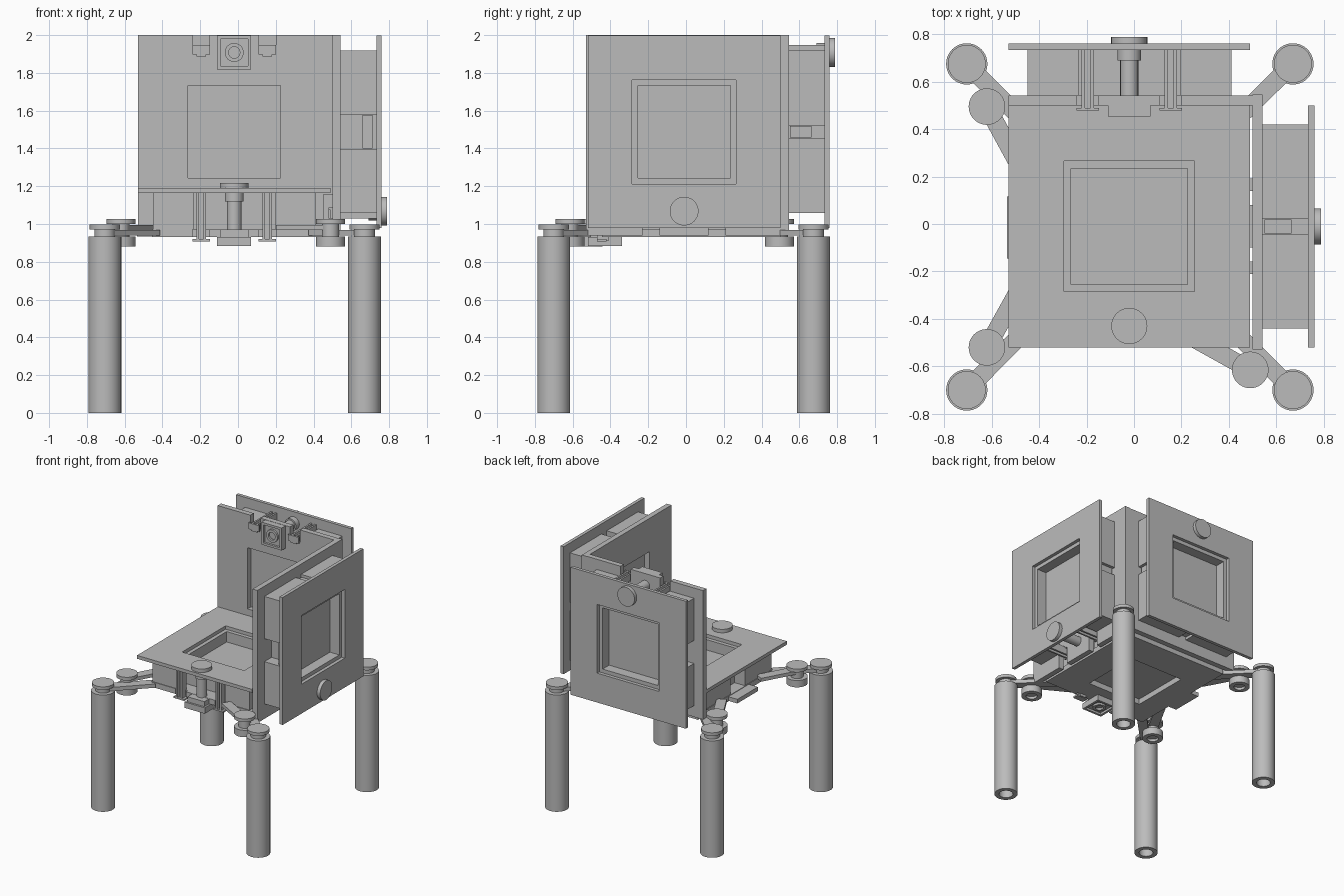
import bpy, bmesh, math
from mathutils import Matrix, Vector

cube = bpy.data.objects.get("Cube")
if cube:
    bpy.data.objects.remove(cube)

grey = bpy.data.materials.new("plain_grey")
grey.use_nodes = True
grey.diffuse_color = (0.5, 0.5, 0.5, 1)
grey.node_tree.nodes["Principled BSDF"].inputs["Base Color"].default_value = (0.5, 0.5, 0.5, 1)


def finish(name, bm, frame=Matrix()):
    bmesh.ops.recalc_face_normals(bm, faces=bm.faces)
    bm.transform(frame)
    mesh = bpy.data.meshes.new(name)
    bm.to_mesh(mesh)
    bm.free()
    mesh.materials.append(grey)
    ob = bpy.data.objects.new(name, mesh)
    bpy.context.collection.objects.link(ob)
    return ob


def box(name, u, v, w, frame=Matrix()):
    bm = bmesh.new()
    bmesh.ops.create_cube(bm, size=1)
    for p in bm.verts:
        p.co = [r[0] if c < 0 else r[1] for r, c in zip((u, v, w), p.co)]
    return finish(name, bm, frame)


def window_plate(name, u, v, w, hole, frame):
    """Flat plate with a square opening centred on the local origin."""
    bm = bmesh.new()
    signs = [(0, 0), (1, 0), (1, 1), (0, 1)]
    outer = [bm.verts.new((u[i], v[j], w[0])) for i, j in signs]
    inner = [bm.verts.new(((2 * i - 1) * hole, (2 * j - 1) * hole, w[0])) for i, j in signs]
    for k in range(4):
        n = (k + 1) % 4
        bm.faces.new((outer[k], outer[n], inner[n], inner[k]))
    top = bmesh.ops.extrude_face_region(bm, geom=bm.faces[:], use_keep_orig=True)
    moved = [g for g in top["geom"] if isinstance(g, bmesh.types.BMVert)]
    bmesh.ops.translate(bm, verts=moved, vec=(0, 0, w[1] - w[0]))
    return finish(name, bm, frame)


def lathe(name, profile, centre, frame=Matrix()):
    bm = bmesh.new()
    verts = [bm.verts.new((r, 0, z)) for r, z in profile]
    edges = [bm.edges.new(pair) for pair in zip(verts, verts[1:])]
    bmesh.ops.spin(bm, geom=verts + edges, axis=(0, 0, 1), cent=(0, 0, 0),
                   steps=40, angle=2 * math.pi)
    bmesh.ops.remove_doubles(bm, verts=bm.verts, dist=0.0001)
    return finish(name, bm, frame @ Matrix.Translation((*centre, 0)))


def cut(ob, cutters):
    for c in cutters:
        mod = ob.modifiers.new("notch", "BOOLEAN")
        mod.object, mod.operation, mod.solver = c, "DIFFERENCE", "EXACT"
    bpy.context.view_layer.update()
    mesh = bpy.data.meshes.new_from_object(ob.evaluated_get(bpy.context.evaluated_depsgraph_get()))
    ob.modifiers.clear()
    ob.data = mesh
    for c in cutters:
        bpy.data.objects.remove(c)


def axes(u, v, w, origin):
    m = Matrix((u, v, w)).transposed().to_4x4()
    m.translation = Vector(origin)
    return m


def module(tag, f, inner_u, inner_v):
    """Window unit: inner plate, spacer, outer plate, knob and latch."""
    half = (-0.51, 0.51)
    inner = window_plate(tag + "_inner_plate", inner_u, inner_v, (0, 0.042), 0.245, f)
    cut(inner, [box("cutter", (s - 0.045, s + 0.045), (-0.6, -0.41), (-0.1, 0.1), f)
                for s in (-0.19 + 0.015, 0.175)])
    spacer = window_plate(tag + "_spacer", (-0.43, 0.43), (-0.43, 0.43), (0.042, 0.233), 0.245, f)
    tall = (0, 0.3)
    cut(spacer, [box("cutter", (-0.215, 0.215), (-0.5, -0.32), tall, f),
                 box("cutter", (-0.5, -0.34), (-0.092, 0.092), tall, f),
                 box("cutter", (0.34, 0.5), (-0.033, 0.033), tall, f),
                 box("cutter", (-0.033, 0.033), (0.34, 0.5), tall, f)])
    window_plate(tag + "_outer_plate", half, half, (0.233, 0.26), 0.275, f)
    box(tag + "_window_panel", (-0.25, 0.25), (-0.25, 0.25), (0.045, 0.15), f)
    # Connector bars in the side notches
    box(tag + "_wide_bar", (-0.42, -0.33), (-0.088, 0.088), (0.16, 0.213), f)
    box(tag + "_side_tongue", (0.33, 0.41), (-0.03, 0.03), (0.05, 0.165), f)
    box(tag + "_end_tongue", (-0.03, 0.03), (0.33, 0.41), (0.05, 0.165), f)
    # Knob on its shaft
    lathe(tag + "_knob", [(0, 0), (0.038, 0), (0.038, 0.19), (0.05, 0.19), (0.05, 0.24),
                          (0.076, 0.24), (0.076, 0.288), (0, 0.288)], (0, -0.42), f)
    # Square latch with a raised ring
    window_plate(tag + "_latch_rim", (-0.09, 0.09), (-0.09, 0.09), (-0.047, 0.0), 0.072,
                 f @ Matrix.Translation((0, -0.42, 0)))
    box(tag + "_latch_base", (-0.075, 0.075), (-0.495, -0.345), (-0.03, 0.04), f)
    lathe(tag + "_latch_ring", [(0.03, -0.03), (0.03, -0.045), (0.05, -0.045), (0.05, -0.03)],
          (0, -0.42), f)
    # Paired hooks
    for side, s in (("first", -0.175), ("second", 0.175)):
        for k in (-0.019, 0.019):
            box(f"{tag}_{side}_hook_stem", (s + k - 0.007, s + k + 0.007), (-0.46, -0.4),
                (-0.02, 0.235), f)
        box(f"{tag}_{side}_hook_web", (s - 0.02, s + 0.02), (-0.42, -0.4), (-0.02, 0.235), f)
        box(f"{tag}_{side}_hook_foot", (s - 0.047, s + 0.047), (-0.46, -0.41), (-0.022, -0.01), f)


X, Y, Z = Vector((1, 0, 0)), Vector((0, 1, 0)), Vector((0, 0, 1))
module("seat", axes(X, Y, Z, (-0.02, -0.01, 0.93)), (-0.435, 0.51), (-0.435, 0.51))
module("back", axes(X, -Z, Y, (-0.02, 0.50, 1.488)), (-0.51, 0.53), (-0.512, 0.52))
module("side", axes(Y, Z, X, (-0.01, 0, 1.488) and (0.50, -0.01, 1.488)), (-0.52, 0.555), (-0.55, 0.512))
box("seat_edge_tab", (-0.535, -0.42), (-0.145, 0.115), (0.935, 0.968))


def arm(name, a, b, width, z):
    d = Vector(b) - Vector(a)
    f = Matrix.Translation((*a, 0)) @ Matrix.Rotation(math.atan2(d.y, d.x), 4, "Z")
    box(name, (0, d.length), (-width / 2, width / 2), z, f)


# Legs: hollow tubes with a neck and a cap
leg_profile = [(0, 0.9), (0.052, 0.9), (0.052, 0), (0.087, 0), (0.087, 0.935), (0.055, 0.935),
               (0.055, 0.972), (0.08, 0.972), (0.08, 0.997), (0, 0.997)]
joint_profile = [(0, 0.9), (0.042, 0.9), (0.042, 0.88), (0.077, 0.88), (0.077, 0.935),
                 (0.045, 0.935), (0.045, 1.0), (0.077, 1.0), (0.077, 1.026), (0, 1.026)]
corners = {
    "front_right": ((-0.705, -0.70), (-0.62, -0.52), (-0.47, -0.25)),
    "back_right": ((-0.705, 0.675), (-0.62, 0.495), (-0.47, 0.22)),
    "front_left": ((0.67, -0.70), (0.49, -0.615), (0.22, -0.465)),
    "back_left": ((0.67, 0.675), None, None),
}
for tag, (leg, joint, end) in corners.items():
    lathe(tag + "_leg", leg_profile, leg)
    root = (math.copysign(0.42, leg[0]) - 0.02, math.copysign(0.42, leg[1]) - 0.01)
    arm(tag + "_leg_arm", leg, root, 0.075, (0.938, 0.968))
    if joint:
        lathe(tag + "_joint", joint_profile, joint)
        arm(tag + "_joint_arm", joint, end, 0.075, (0.968, 0.995))

# Smooth round parts, crisp edges
bpy.ops.object.select_all(action="DESELECT")
for ob in bpy.context.scene.objects:
    if ob.type == "MESH":
        ob.select_set(True)
        bpy.context.view_layer.objects.active = ob
bpy.ops.object.shade_smooth_by_angle(angle=math.radians(30))
